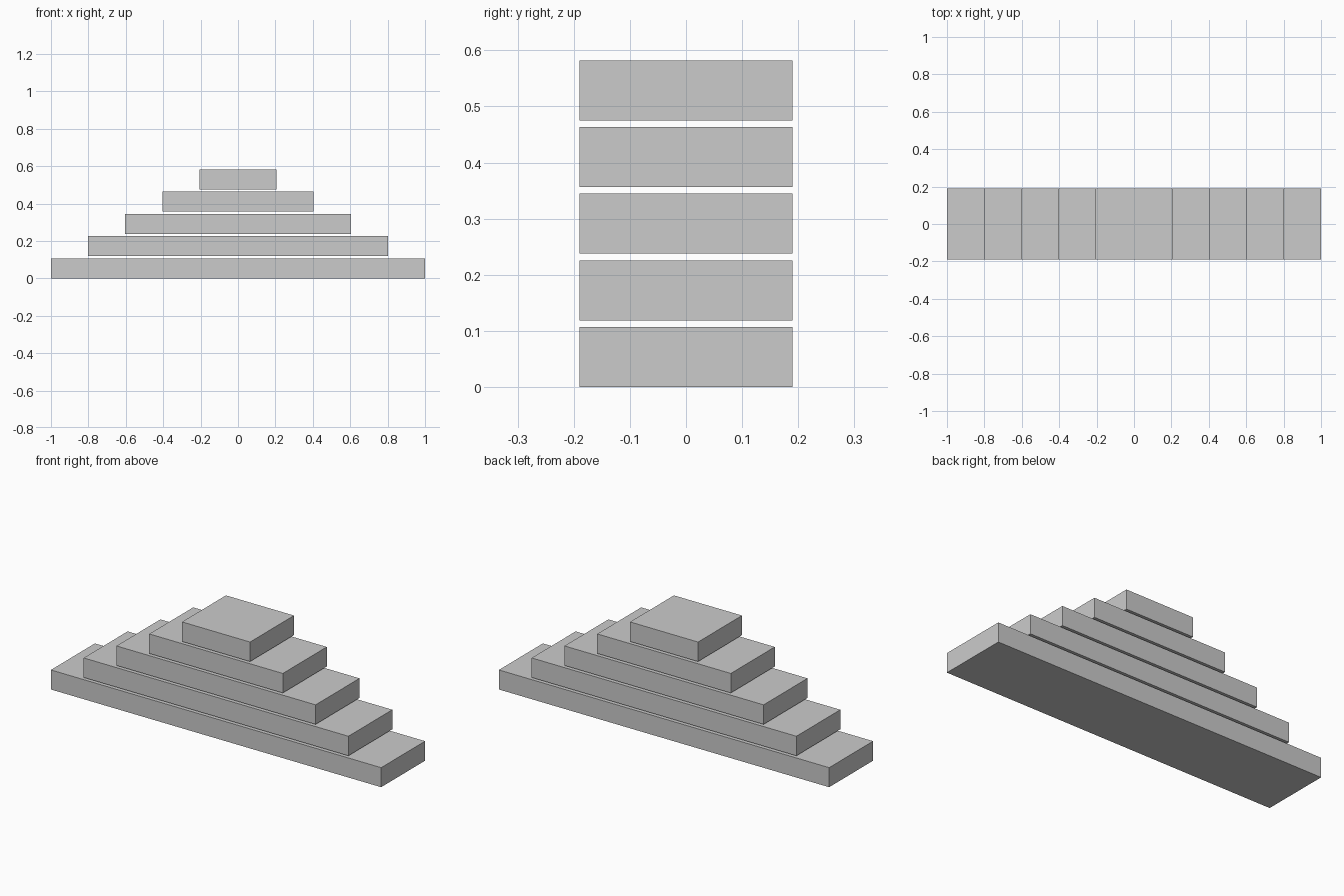
import bpy

if "Cube" in bpy.data.objects:
    bpy.data.objects.remove(bpy.data.objects["Cube"])

# One flat grey for the whole stack
grey = bpy.data.materials.new("light_grey")
grey.diffuse_color = (0.6, 0.6, 0.6, 1.0)
grey.use_nodes = True
grey.node_tree.nodes["Principled BSDF"].inputs["Base Color"].default_value = grey.diffuse_color

LEVELS = 5
DEPTH = 0.38        # front to back
THICK = 0.107       # slab thickness
PITCH = 0.1188      # height from one slab to the next, leaving a thin gap
SHRINK = 0.397      # width lost per level


def slab(name, width, bottom):
    """Plain box slab resting at the given height."""
    bpy.ops.mesh.primitive_cube_add(size=1, location=(0, 0, bottom + THICK / 2))
    ob = bpy.context.object
    ob.name = name
    ob.scale = (width, DEPTH, THICK)
    bpy.ops.object.transform_apply(location=False, rotation=False, scale=True)
    ob.data.materials.append(grey)


# Stepped stack of floating slabs, widest at the bottom
for i in range(LEVELS):
    slab(f"step_slab_{i + 1}", 2.0 - i * SHRINK, i * PITCH)
